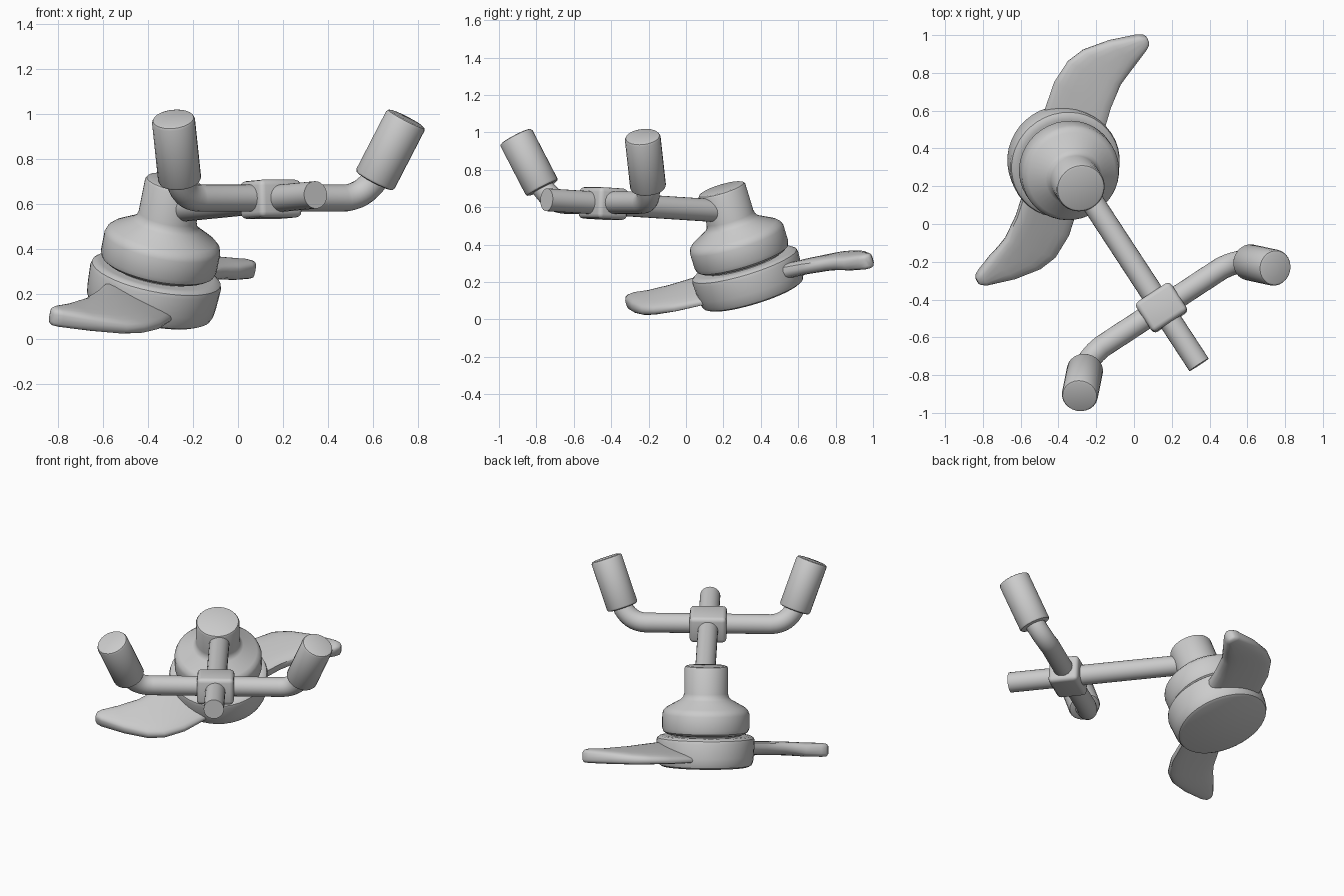
import bpy, bmesh, math
from mathutils import Matrix, Vector

if "Cube" in bpy.data.objects:
    bpy.data.objects.remove(bpy.data.objects["Cube"])

# Handle frame: x along the rod, y along the crossbar, z up
YAW = math.atan2(-0.837, 0.548)
FRAME = Matrix.Translation((0.146, -0.4425, 0)) @ Matrix.Rotation(YAW, 4, 'Z')
# Hub frame: origin at the top of the neck, z along the tilted axis
HUB = FRAME @ Matrix.Translation((-0.762, -0.012, 0.70)) @ Matrix.Rotation(math.radians(20), 4, 'Y')


def finish(name, bm, matrix, angle=35):
    bm.transform(matrix)
    bmesh.ops.recalc_face_normals(bm, faces=bm.faces)
    mesh = bpy.data.meshes.new(name)
    bm.to_mesh(mesh)
    bm.free()
    ob = bpy.data.objects.new(name, mesh)
    bpy.context.collection.objects.link(ob)
    bpy.ops.object.select_all(action='DESELECT')
    bpy.context.view_layer.objects.active = ob
    ob.select_set(True)
    bpy.ops.object.shade_smooth_by_angle(angle=math.radians(angle))
    return ob


def loft(name, rings, matrix, angle=35):
    """Skin a list of equal-length point rings and cap both ends."""
    bm = bmesh.new()
    vs = [[bm.verts.new(p) for p in ring] for ring in rings]
    n = len(vs[0])
    for a, b in zip(vs, vs[1:]):
        for i in range(n):
            j = (i + 1) % n
            bm.faces.new((a[i], a[j], b[j], b[i]))
    bm.faces.new(vs[0])
    bm.faces.new(vs[-1])
    return finish(name, bm, matrix, angle)


def circle(r, z, n):
    return [Vector((r * math.cos(2 * math.pi * i / n), r * math.sin(2 * math.pi * i / n), z)) for i in range(n)]


def turned(name, profile, matrix, n=40):
    return loft(name, [circle(r, z, n) for r, z in profile], matrix)


def aim(a, b):
    """Matrix placing local z along a -> b, and the length."""
    a, b = Vector(a), Vector(b)
    q = (b - a).to_track_quat('Z', 'Y')
    return FRAME @ Matrix.Translation(a) @ q.to_matrix().to_4x4(), (b - a).length


def tube(name, pts, r, n=20):
    pts = [Vector(p) for p in pts]
    rings = []
    for i, p in enumerate(pts):
        t = (pts[min(i + 1, len(pts) - 1)] - pts[max(i - 1, 0)]).normalized()
        e1 = (Vector((1, 0, 0)) - t * t.x).normalized()
        e2 = t.cross(e1)
        rings.append([p + e1 * c.x + e2 * c.y for c in circle(r, 0, n)])
    return loft(name, rings, FRAME)


# Hub: stepped neck and the rotating rim below it
turned("motor_neck", [(0.115, 0), (0.125, -0.004), (0.131, -0.014), (0.131, -0.165), (0.137, -0.187),
                      (0.152, -0.204), (0.235, -0.25), (0.254, -0.268), (0.262, -0.29), (0.262, -0.375),
                      (0.254, -0.397), (0.235, -0.41), (0.21, -0.415), (0.21, -0.46)], HUB)
turned("rotor_hub", [(0.255, -0.42), (0.276, -0.423), (0.291, -0.434), (0.296, -0.452), (0.291, -0.54),
                     (0.287, -0.575), (0.277, -0.597), (0.26, -0.606)], HUB)

# Blades: (concave edge u, v, h), (convex edge u, v, h), thickness at each edge
STATIONS = [
    ((0.06, 0.19, 0.03), (-0.19, -0.02, -0.03), 0.10, 0.05),
    ((-0.04, 0.29, 0.03), (-0.28, 0.065, -0.03), 0.10, 0.05),
    ((-0.11, 0.37, 0.025), (-0.385, 0.19, -0.025), 0.095, 0.06),
    ((-0.185, 0.48, 0.015), (-0.443, 0.31, -0.02), 0.09, 0.065),
    ((-0.208, 0.54, 0.01), (-0.45, 0.41, -0.018), 0.09, 0.07),
    ((-0.228, 0.60, 0.0), (-0.415, 0.553, -0.012), 0.088, 0.08),
    ((-0.263, 0.69, -0.004), (-0.356, 0.694, -0.008), 0.085, 0.083),
    ((-0.278, 0.717, -0.006), (-0.335, 0.722, -0.008), 0.075, 0.075),
    ((-0.292, 0.726, -0.007), (-0.32, 0.73, -0.008), 0.05, 0.05),
]


def blade_ring(a, b, ta, tb, n=20):
    a, b = Vector(a), Vector(b)
    ring = []
    for i in range(n):
        t = 2 * math.pi * i / n
        c, s = math.cos(t), math.sin(t)
        c = math.copysign(abs(c) ** 0.7, c)
        s = math.copysign(abs(s) ** 0.6, s)
        f = (1 - c) / 2
        ring.append(a.lerp(b, f) + Vector((0, 0, s * (ta + (tb - ta) * f) / 2 - 0.52)))
    return ring


for k in range(2):
    loft(f"blade_{k + 1}", [blade_ring(*s) for s in STATIONS],
         HUB @ Matrix.Rotation(math.pi * k, 4, 'Z'), 50)

# Long rod from the neck through the joint block
m, length = aim((-0.79, 0, 0.578), (0.362, 0, 0.64))
turned("main_rod", [(0.061, 0), (0.061, length)], m, 24)

# Joint block
bm = bmesh.new()
bmesh.ops.create_cube(bm, size=1)
bmesh.ops.scale(bm, vec=(0.185, 0.222, 0.168), verts=bm.verts)
bmesh.ops.bevel(bm, geom=bm.edges[:], offset=0.025, segments=3, profile=0.5, affect='EDGES')
finish("joint_block", bm, FRAME @ Matrix.Translation((0, 0, 0.62)) @ Matrix.Rotation(math.radians(-3), 4, 'Y'))

# Crossbar with upturned ends
corner, start, end = Vector((0.01, 0.478, 0.625)), Vector((0, 0.375, 0.625)), Vector((0.055, 0.523, 0.715))
half = []
for i in range(9):
    t = i / 8
    half.append(start * (1 - t) ** 2 + corner * 2 * t * (1 - t) + end * t * t)
half.append(end + Vector((0.02, 0.02, 0.056)))
mirrored = [Vector((p.x, -p.y, p.z)) for p in reversed(half)]
tube("crossbar", mirrored + half, 0.06)

# Hand grips
for side, label in ((1, "right"), (-1, "left")):
    m, length = aim((0.05, 0.516 * side, 0.70), (0.155, 0.62 * side, 0.98))
    turned(f"{label}_grip", [(0.08, 0), (0.091, 0.004), (0.096, 0.014), (0.096, length - 0.014),
                             (0.091, length - 0.004), (0.08, length)], m, 24)
